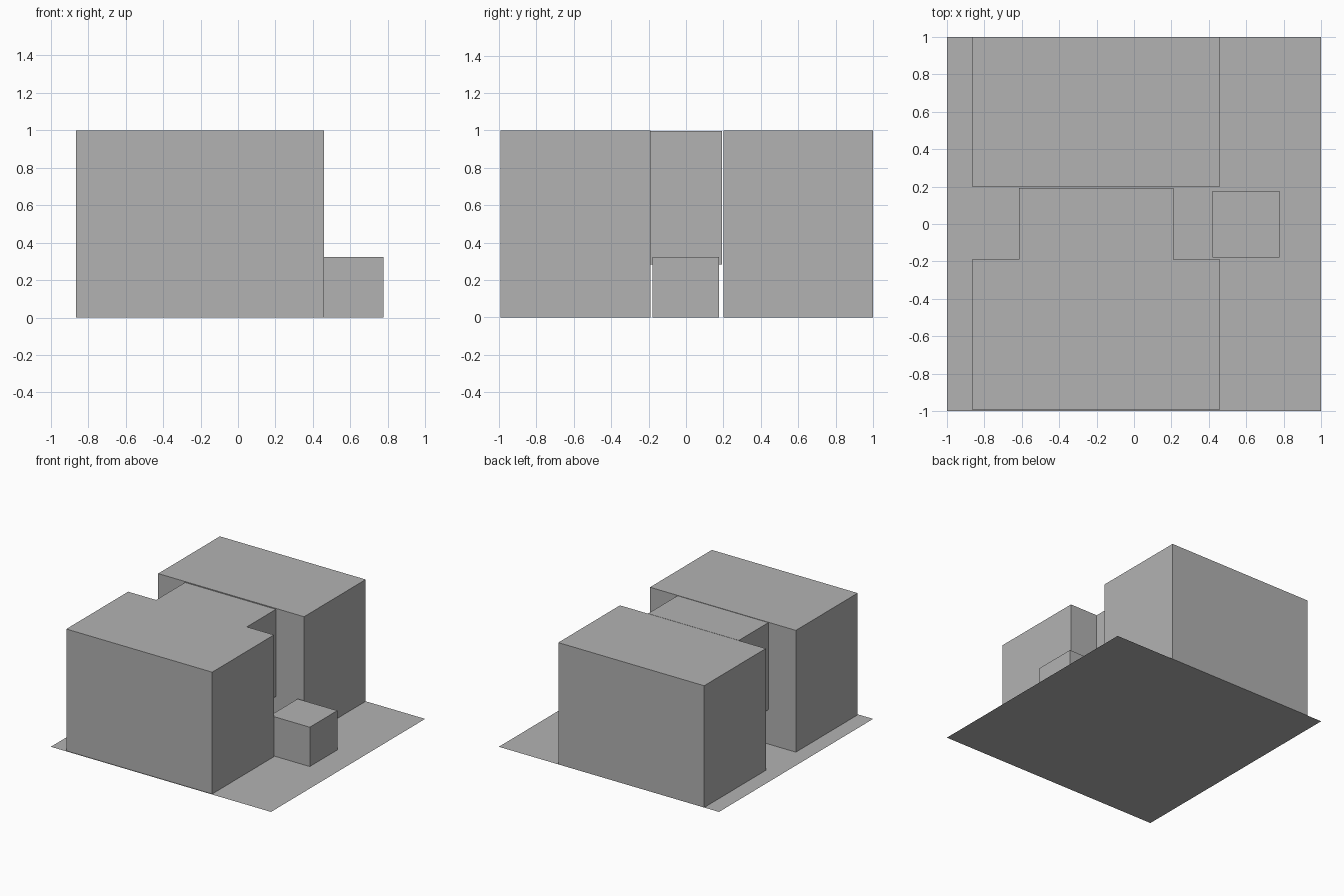
import bpy
import bmesh

cube = bpy.data.objects.get("Cube")
if cube:
    bpy.data.objects.remove(cube, do_unlink=True)

# One plain grey for everything
grey = bpy.data.materials.new("plain_grey")
grey.use_nodes = True
colour = (0.448, 0.448, 0.448, 1)
grey.diffuse_color = colour
grey.node_tree.nodes["Principled BSDF"].inputs["Base Color"].default_value = colour


def finish(name, bm):
    mesh = bpy.data.meshes.new(name)
    bm.to_mesh(mesh)
    bm.free()
    mesh.materials.append(grey)
    obj = bpy.data.objects.new(name, mesh)
    bpy.context.collection.objects.link(obj)
    return obj


def box(name, xs, ys, zs):
    """Box spanning the given (low, high) range on each axis."""
    bm = bmesh.new()
    bmesh.ops.create_cube(bm, size=1)
    for v in bm.verts:
        v.co = [r[0] if c < 0 else r[1] for c, r in zip(v.co, (xs, ys, zs))]
    return finish(name, bm)


# Flat ground slab
bm = bmesh.new()
bmesh.ops.create_grid(bm, x_segments=1, y_segments=1, size=1)
finish("ground_plate", bm)

# Two main blocks, the raised link between them, and the small side block
block_x = (-0.865, 0.46)
box("front_block", block_x, (-0.992, -0.19), (0, 1))
box("back_block", block_x, (0.2, 1), (0, 1))
box("raised_link", (-0.615, 0.21), (-0.19, 0.192), (0.282, 0.997))
box("side_block", (0.418, 0.778), (-0.18, 0.177), (0, 0.323))
